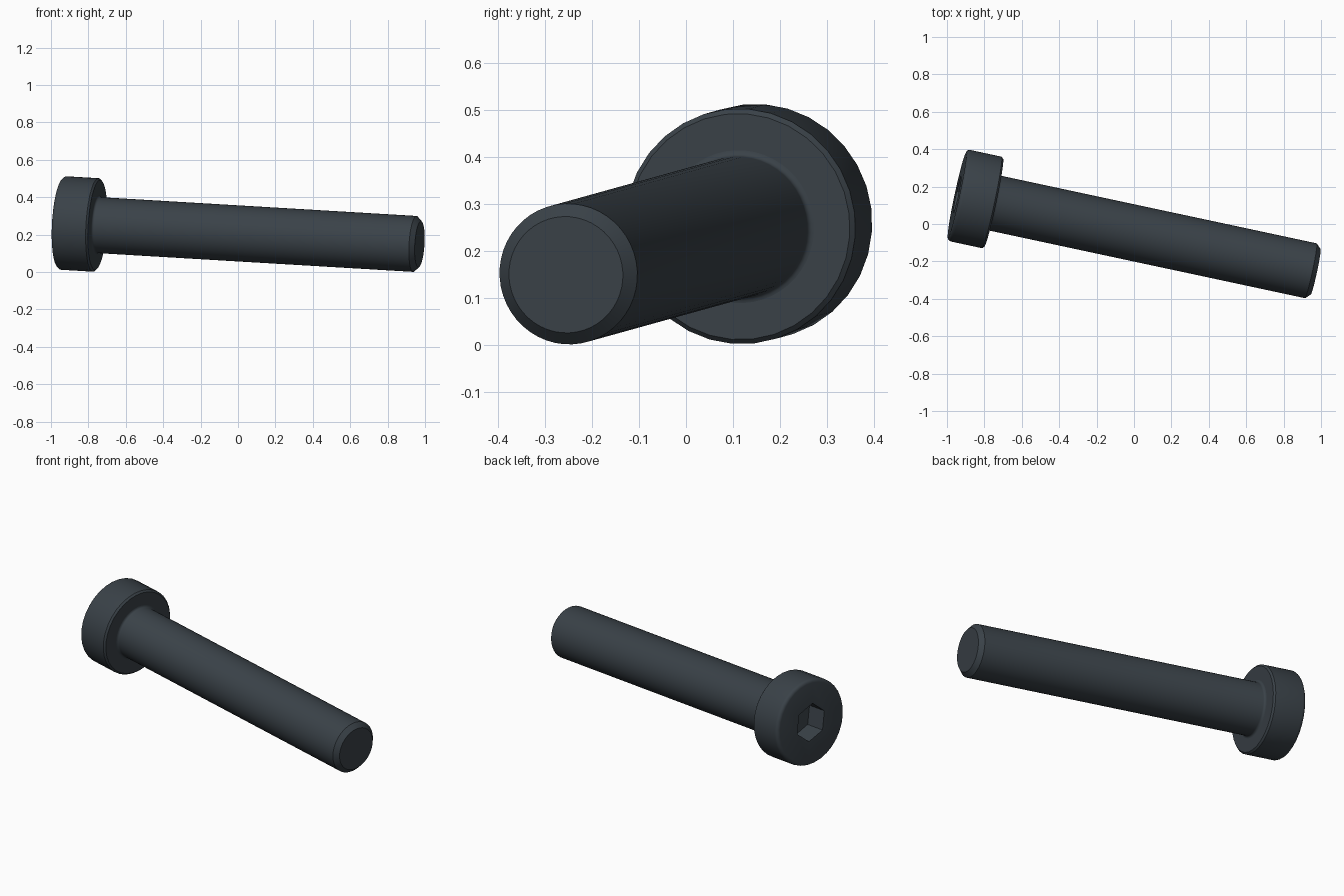
import bpy, bmesh, math
from mathutils import Matrix, Vector

cube = bpy.data.objects.get("Cube")
if cube:
    bpy.data.objects.remove(cube, do_unlink=True)

steel = bpy.data.materials.new("dark_steel")
steel.use_nodes = True
steel.diffuse_color = (0.042, 0.054, 0.065, 1)
steel.node_tree.nodes["Principled BSDF"].inputs["Base Color"].default_value = steel.diffuse_color

# Tilted frame: origin at the head face, local z runs along the bolt
axis = Vector((0.976, -0.209, -0.058)).normalized()
turn = math.radians(40)
side = Vector((0, math.cos(turn), math.sin(turn)))
side = (side - axis * side.dot(axis)).normalized()
frame = Matrix((side, axis.cross(side), axis)).transposed().to_4x4()
frame.translation = (-0.946, 0.155, 0.263)

LENGTH, HEAD_R, HEAD_H, SHAFT_R = 1.964, 0.251, 0.2, 0.15


def lathe(name, profile, sides):
    """Closed solid from (radius, height) rings with flat end caps."""
    bm = bmesh.new()
    rings = []
    for r, z in profile:
        angles = [2 * math.pi * i / sides for i in range(sides)]
        rings.append([bm.verts.new((r * math.cos(a), r * math.sin(a), z)) for a in angles])
    for low, high in zip(rings, rings[1:]):
        for i in range(sides):
            j = (i + 1) % sides
            bm.faces.new((low[i], low[j], high[j], high[i]))
    bm.faces.new(rings[0][::-1])
    bm.faces.new(rings[-1])
    bmesh.ops.recalc_face_normals(bm, faces=bm.faces)
    mesh = bpy.data.meshes.new(name)
    bm.to_mesh(mesh)
    bm.free()
    mesh.materials.append(steel)
    obj = bpy.data.objects.new(name, mesh)
    bpy.context.collection.objects.link(obj)
    obj.matrix_world = frame
    return obj


def arc(r, z, radius, start, end, steps=4):
    """Quarter-round profile points about the centre (r, z)."""
    angles = [math.radians(start + (end - start) * i / steps) for i in range(steps + 1)]
    return [(r + radius * math.cos(a), z + radius * math.sin(a)) for a in angles]


# Head: rounded outer rim, small chamfer underneath
rim = 0.02
head = lathe("head", arc(HEAD_R - rim, rim, rim, -90, 0)
             + [(HEAD_R, HEAD_H - 0.01), (HEAD_R - 0.01, HEAD_H)], 32)

# Shaft: fillet under the head, chamfered tip
fillet, chamfer = 0.013, 0.026
shaft = lathe("shaft", [(SHAFT_R + fillet, HEAD_H - 0.01)]
              + arc(SHAFT_R + fillet, HEAD_H + fillet, fillet, 270, 180)
              + [(SHAFT_R, LENGTH - chamfer), (SHAFT_R - chamfer, LENGTH)], 48)

# Hexagonal socket cut into the head
cutter = lathe("socket_cutter", [(0.11, -0.05), (0.11, 0.12)], 6)
cutter.hide_render = True
cut = head.modifiers.new("socket", "BOOLEAN")
cut.operation = "DIFFERENCE"
cut.solver = "EXACT"
cut.object = cutter
bpy.context.view_layer.update()
bpy.ops.object.select_all(action="DESELECT")
bpy.context.view_layer.objects.active = head
head.select_set(True)
bpy.ops.object.modifier_apply(modifier=cut.name)
bpy.data.objects.remove(cutter, do_unlink=True)

# Smooth round walls, crisp chamfers and socket
shaft.select_set(True)
bpy.ops.object.shade_smooth_by_angle(angle=math.radians(30))
